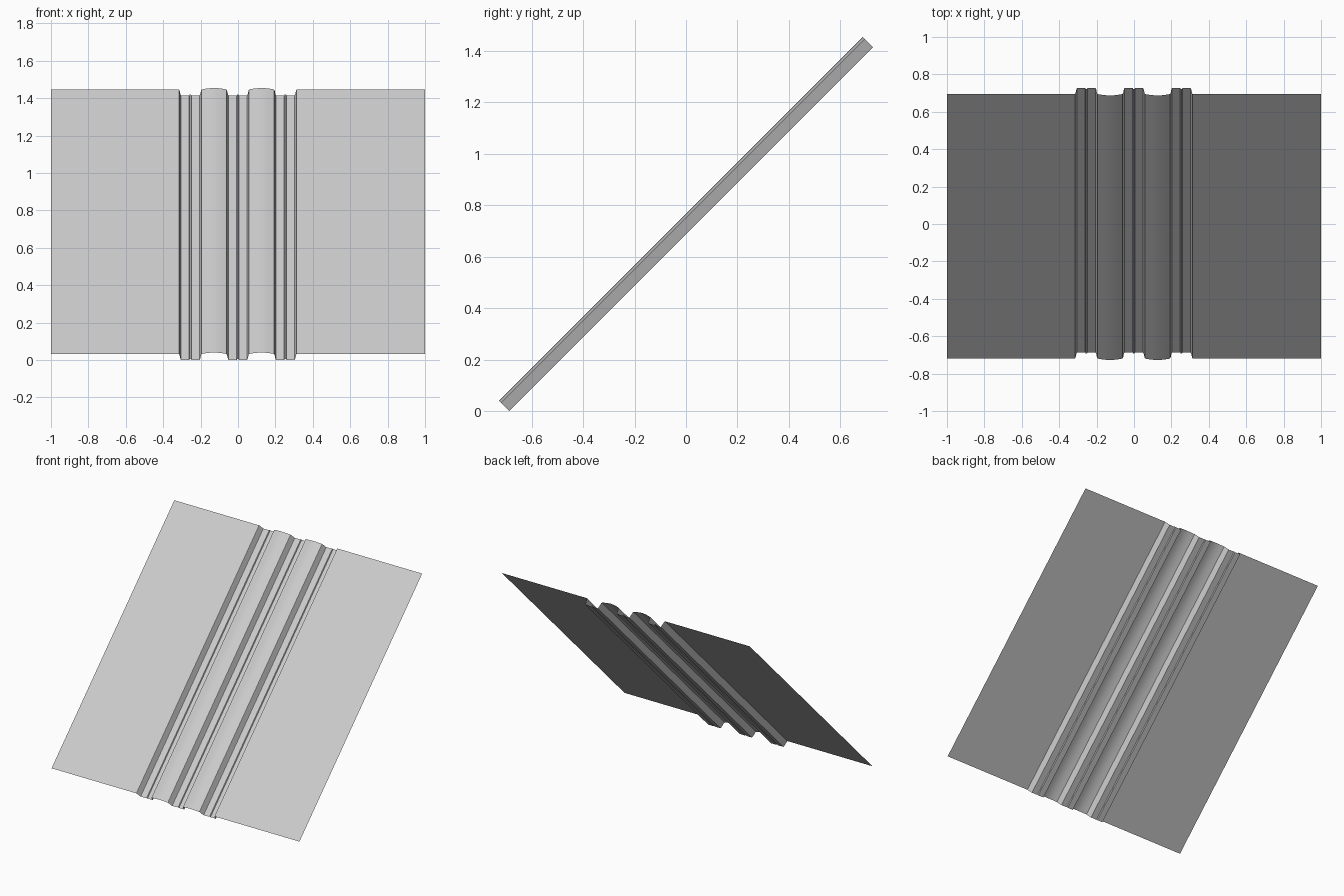
import bpy, bmesh, math
from mathutils import Matrix

if "Cube" in bpy.data.objects:
    bpy.data.objects.remove(bpy.data.objects["Cube"])

DEPTH = -0.046   # groove floor below the flat panel
CROWN = 0.010    # height of the bulges between grooves


def groove(cx):
    # one channel with a thin bead along its middle
    half = [(-0.061, 0.0), (-0.058, -0.005), (-0.052, -0.041), (-0.049, DEPTH),
            (-0.006, DEPTH), (-0.003, DEPTH + 0.008)]
    pts = half + [(-x, h) for x, h in reversed(half)]
    return [(cx + x, h) for x, h in pts]


def bulge(x0, x1, n=6):
    # shallow rounded crown between two channels
    return [(x0 + (x1 - x0) * i / n, CROWN * math.sin(math.pi * i / n))
            for i in range(1, n)]


# cross-section across the sheet
centres = (-0.255, -0.001, 0.253)
profile = [(-1.0, 0.0)]
for i, c in enumerate(centres):
    profile += groove(c)
    if i < 2:
        profile += bulge(c + 0.061, centres[i + 1] - 0.061)
profile.append((1.0, 0.0))

# extrude the cross-section into a square sheet tilted by 45 degrees
bm = bmesh.new()
rows = [[bm.verts.new((x, v, h)) for x, h in profile] for v in (-1.0, 1.0)]
for i in range(len(profile) - 1):
    bm.faces.new((rows[0][i], rows[0][i + 1], rows[1][i + 1], rows[1][i]))
bm.transform(Matrix.Rotation(math.radians(45), 4, 'X'))

# stand on the ground and centre front to back
z0 = min(v.co.z for v in bm.verts)
ys = [v.co.y for v in bm.verts]
bm.transform(Matrix.Translation((0, -(min(ys) + max(ys)) / 2, -z0)))

mesh = bpy.data.meshes.new("ribbed_sheet")
bm.to_mesh(mesh)
bm.free()
sheet = bpy.data.objects.new("ribbed_sheet", mesh)
bpy.context.collection.objects.link(sheet)
bpy.context.view_layer.objects.active = sheet
sheet.select_set(True)
bpy.ops.object.shade_smooth_by_angle(angle=math.radians(30))
